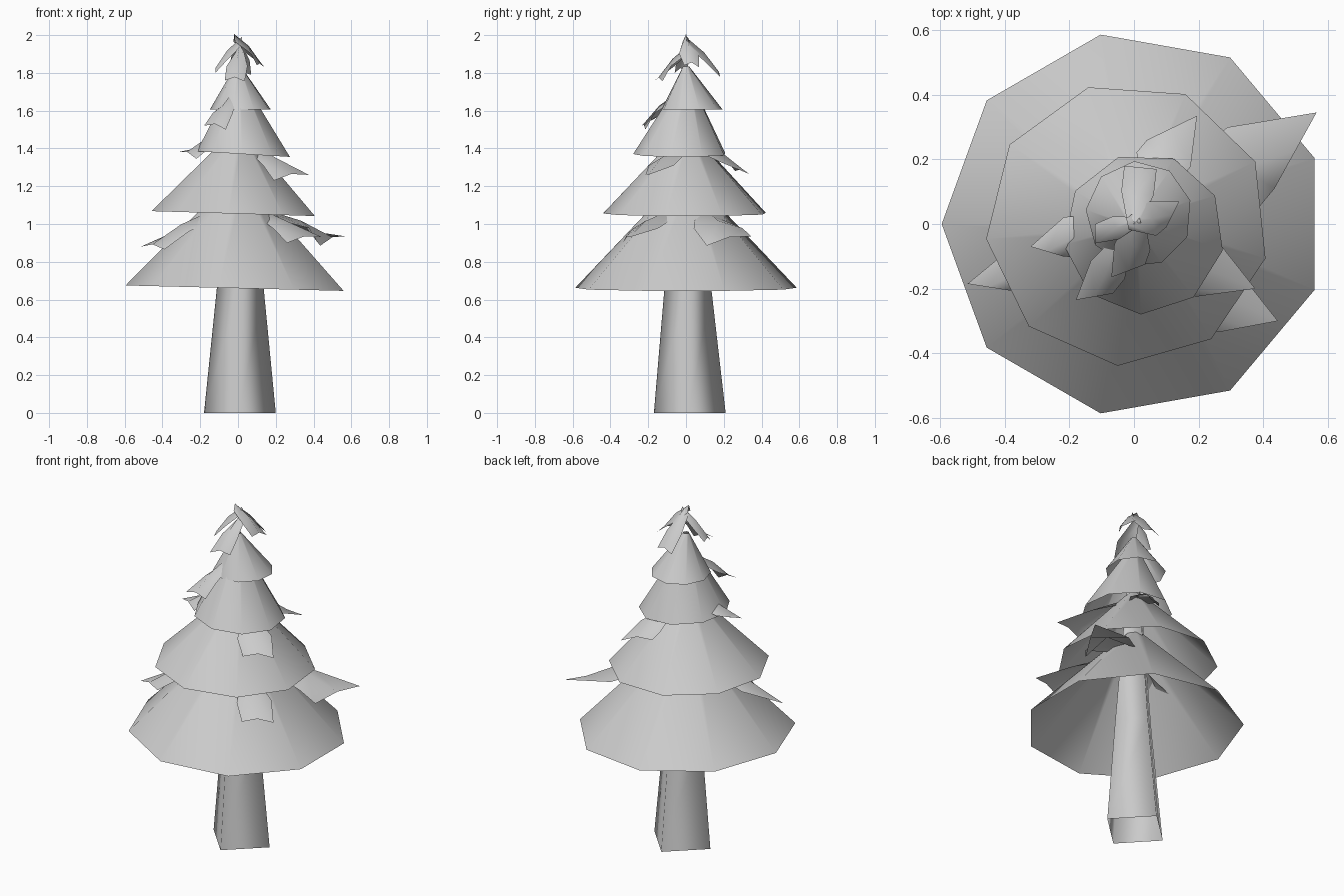
import bpy
import bmesh
from math import cos, sin, radians
from mathutils import Vector

default = bpy.data.objects.get("Cube")
if default:
    bpy.data.objects.remove(default, do_unlink=True)

# One plain grey for the whole tree
grey = bpy.data.materials.new("plain grey")
grey.use_nodes = True
colour = (0.6, 0.6, 0.6, 1)
grey.diffuse_color = colour
grey.node_tree.nodes["Principled BSDF"].inputs["Base Color"].default_value = colour


def loft(name, rows, closed=False, cap=False):
    """Skin a list of point rows with quads and shade it smooth."""
    bm = bmesh.new()
    verts = [[bm.verts.new(p) for p in row] for row in rows]
    for low, high in zip(verts, verts[1:]):
        count = len(low)
        for i in range(count if closed else count - 1):
            j = (i + 1) % count
            bm.faces.new((low[i], low[j], high[j], high[i]))
    if cap:
        bm.faces.new(reversed(verts[0]))
    mesh = bpy.data.meshes.new(name)
    bm.to_mesh(mesh)
    bm.free()
    mesh.materials.append(grey)
    mesh.shade_smooth()
    obj = bpy.data.objects.new(name, mesh)
    bpy.context.collection.objects.link(obj)
    return obj


def ring(centre, radius, z, sides, start, tilt=0):
    """Polygon ring, lowered towards +x by the tilt."""
    points = []
    for i in range(sides):
        a = radians(start) + radians(360) * i / sides
        x, y = radius * cos(a), radius * sin(a)
        points.append((centre[0] + x, centre[1] + y, z - tilt * x))
    return points


# Square tapering trunk, open at the bottom
loft("trunk", [ring((0.01, 0.02), 0.19, 0, 4, -2),
               ring((0.012, 0.01), 0.125, 0.65, 4, -2),
               ring((0, 0), 0.02, 1.8, 4, -2)], closed=True)

# Hollow foliage skirts: centre, radius, rim height, apex height, turn, tilt
tiers = [
    ((0, 0), 0.595, 0.66, 1.28, 180, 0.025),
    ((-0.02, 0), 0.44, 1.055, 1.52, 186, 0.03),
    ((0.03, -0.03), 0.25, 1.37, 1.81, 28, 0.06),
    ((0.015, 0.03), 0.165, 1.605, 1.86, 15, 0),
]
for number, (centre, radius, rim, apex, turn, tilt) in enumerate(tiers, 1):
    top = rim + (apex - rim) * 0.9
    loft(f"foliage_tier_{number}",
         [ring(centre, radius, rim, 9, turn, tilt),
          ring((0, 0), radius * 0.1, top, 9, turn)], closed=True)


def leaf(name, tip_a, tip_b, root, spread=1.0, bend=0.02):
    """Drooping branch: narrow root, wide arched middle, slanted tip."""
    a, b, r = Vector(tip_a), Vector(tip_b), Vector(root)
    tip = (a + b) / 2
    out = tip - r
    side = Vector((out.y, -out.x, 0)).normalized()
    half = (a - b).length / 2
    if (a - b).dot(side) < 0:
        side = -side
    middle = r.lerp(tip, 0.55) + Vector((0, 0, bend))
    drop = Vector((0, 0, bend))
    rows = []
    for centre, width in ((r, 0.4), (middle, spread)):
        edge = side * half * width
        rows.append([centre + edge - drop, centre + drop, centre - edge - drop])
    rows.append([a, tip + drop, b])
    loft(name, rows)


# Loose branches poking out between the tiers: two tip corners and a root
leaf("low_back_branch", (0.565, 0.345, 0.935), (0.435, 0.11, 0.885), (0.13, 0.1, 1.06))
leaf("low_front_branch", (0.26, -0.335, 0.9), (0.445, -0.3, 0.93), (0.14, -0.09, 1.05))
leaf("low_side_branch", (-0.515, -0.185, 0.88), (-0.39, -0.205, 0.865), (-0.12, -0.05, 1.06), 1.5)
leaf("mid_front_branch", (0.19, -0.225, 1.23), (0.375, -0.2, 1.26), (0.1, -0.03, 1.39))
leaf("mid_back_branch", (0.195, 0.335, 1.265), (0.04, 0.26, 1.28), (0.06, 0.08, 1.4))
leaf("mid_side_branch", (-0.32, -0.07, 1.38), (-0.22, -0.1, 1.345), (-0.08, 0.01, 1.45), 1.3)
leaf("high_front_branch", (-0.18, -0.235, 1.52), (-0.065, -0.215, 1.5), (-0.03, -0.04, 1.68))

# Crown leaves that cross at the very top
leaf("crown_front_leaf", (-0.07, -0.165, 1.76), (0.035, -0.125, 1.755), (0.01, 0.02, 1.93))
leaf("crown_left_leaf", (0.14, 0.07, 1.83), (0.1, -0.01, 1.84), (-0.02, 0, 1.985), 1.2)
leaf("crown_right_leaf", (-0.12, 0, 1.81), (-0.12, -0.06, 1.8), (0.02, 0.01, 1.97), 1.2)
leaf("crown_back_leaf", (-0.03, 0.18, 1.78), (0.07, 0.17, 1.79), (0, 0, 1.97))
